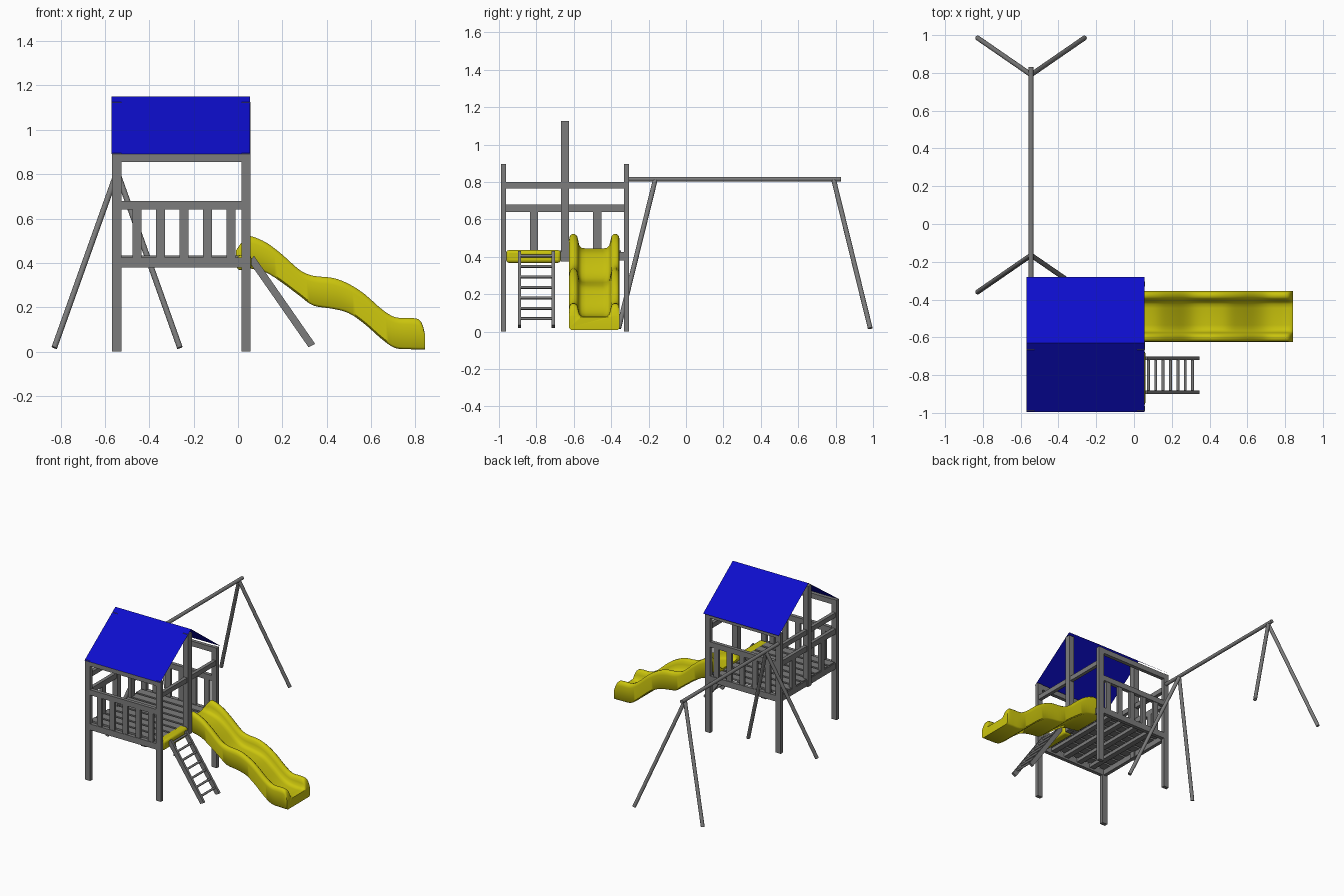
import bpy, bmesh, math
from mathutils import Vector

cube = bpy.data.objects.get("Cube")
if cube:
    bpy.data.objects.remove(cube, do_unlink=True)


def material(name, colour):
    m = bpy.data.materials.new(name)
    m.use_nodes = True
    m.diffuse_color = colour
    m.node_tree.nodes["Principled BSDF"].inputs["Base Color"].default_value = colour
    return m


GREY = material("grey timber", (0.2, 0.2, 0.2, 1))
BLUE = material("blue canvas", (0.004, 0.004, 0.6, 1))
YELLOW = material("yellow plastic", (0.6, 0.56, 0.004, 1))


def mesh_object(name, verts, faces, mat):
    me = bpy.data.meshes.new(name)
    me.from_pydata(verts, [], faces)
    bm = bmesh.new()
    bm.from_mesh(me)
    bmesh.ops.recalc_face_normals(bm, faces=bm.faces)
    bm.to_mesh(me)
    bm.free()
    me.materials.append(mat)
    ob = bpy.data.objects.new(name, me)
    bpy.context.collection.objects.link(ob)
    return ob


def box(name, x, y, z, mat=GREY):
    """Box from (min, max) pairs on each axis."""
    verts = [(a, b, c) for a in x for b in y for c in z]
    faces = [(0, 1, 3, 2), (4, 6, 7, 5), (0, 4, 5, 1), (2, 3, 7, 6), (0, 2, 6, 4), (1, 5, 7, 3)]
    return mesh_object(name, verts, faces, mat)


def smooth(ob, angle=40):
    bpy.ops.object.select_all(action='DESELECT')
    ob.select_set(True)
    bpy.context.view_layer.objects.active = ob
    bpy.ops.object.shade_smooth_by_angle(angle=math.radians(angle))


def pole(name, a, b, radius, sides=16):
    a, b = Vector(a), Vector(b)
    bpy.ops.mesh.primitive_cylinder_add(vertices=sides, radius=radius, depth=(b - a).length,
                                        location=(a + b) / 2)
    ob = bpy.context.object
    ob.name = name
    ob.rotation_euler = (b - a).to_track_quat('Z', 'Y').to_euler()
    ob.data.materials.append(GREY)
    smooth(ob)
    return ob


# Tower extents: post slots on each axis
SIDES = {"right": (-0.568, -0.526), "left": (0.015, 0.057)}
ENDS = {"front": (-0.99, -0.963), "back": (-0.332, -0.305)}
INNER_X, INNER_Y = (-0.526, 0.015), (-0.963, -0.332)
MID_Y = (-0.668, -0.626)
LOW, RAIL, TOP = (0.38, 0.425), (0.64, 0.68), (0.855, 0.893)

# Corner posts and ridge posts
for side, x in SIDES.items():
    for end, y in ENDS.items():
        box(f"{end}_{side}_post", x, y, (0, 0.895))
    box(f"{side}_ridge_post", x, MID_Y, (0.375, 1.125))

# Front and back railings with slats
for end, y in ENDS.items():
    for part, z in (("floor_beam", LOW), ("handrail", RAIL), ("eaves_beam", TOP)):
        box(f"{end}_{part}", INNER_X, y, z)
    for i in range(5):
        x = -0.455 + i * 0.106
        box(f"{end}_slat_{i}", (x - 0.02, x + 0.02), (y[0] + 0.004, y[1] - 0.004), (0.42, 0.645))

# Side beams
for side, x in SIDES.items():
    inset = (x[0] + 0.008, x[1] - 0.008)
    box(f"{side}_floor_beam", inset, INNER_Y, LOW)
    box(f"{side}_upper_beam", inset, INNER_Y, (0.765, 0.8))

# Railing on the closed side
closed = (-0.56, -0.534)
box("right_handrail", closed, INNER_Y, RAIL)
for i, y in enumerate((-0.813, -0.474)):
    box(f"right_slat_{i}", closed, (y - 0.022, y + 0.022), (0.42, 0.645))

# Deck planks over joists
for i in range(8):
    y = -0.955 + i * 0.078
    box(f"deck_plank_{i}", (-0.555, 0.04), (y, y + 0.062), (0.42, 0.433))
for i in range(4):
    x = -0.43 + i * 0.115
    box(f"deck_joist_{i}", (x - 0.02, x + 0.02), INNER_Y, (0.395, 0.42))

# Two-slope canvas roof
X0, X1 = -0.57, 0.055
mesh_object("roof", [(X0, -0.995, 0.89), (X1, -0.995, 0.89), (X1, -0.63, 1.15), (X0, -0.63, 1.15),
                     (X1, -0.28, 0.89), (X0, -0.28, 0.89)], [(0, 1, 2, 3), (3, 2, 4, 5)], BLUE)

# Padded step at the head of the ladder
pad = box("ladder_step_pad", (-0.005, 0.06), (-0.962, -0.67), (0.368, 0.436), YELLOW)
bev = pad.modifiers.new("Rounding", 'BEVEL')
bev.width, bev.segments = 0.015, 3
smooth(pad)

# Ladder
for i, y in enumerate((-0.89, -0.71)):
    verts = [(x, y + s, z) for s in (-0.009, 0.009)
             for x, z in ((0.05, 0.405), (0.318, 0.02), (0.348, 0.035), (0.072, 0.432))]
    mesh_object(f"ladder_rail_{i}", verts, [(0, 1, 2, 3), (4, 7, 6, 5)] +
                [(j, (j + 1) % 4, (j + 1) % 4 + 4, j + 4) for j in range(4)], GREY)
for i in range(7):
    x, z = 0.076 + i * 0.039, 0.405 - i * 0.056
    pole(f"ladder_rung_{i}", (x, -0.89, z), (x, -0.71, z), 0.008, 10)

# Wavy slide: stations of x, rail top, bed and underside
stations = [
    (-0.01, 0.455, 0.445, 0.38), (0.03, 0.51, 0.445, 0.378), (0.06, 0.52, 0.442, 0.374),
    (0.13, 0.49, 0.42, 0.355), (0.2, 0.437, 0.37, 0.31), (0.28, 0.367, 0.3, 0.25),
    (0.34, 0.342, 0.27, 0.208), (0.43, 0.332, 0.255, 0.193), (0.5, 0.305, 0.235, 0.173),
    (0.57, 0.26, 0.185, 0.125), (0.65, 0.19, 0.12, 0.055), (0.71, 0.155, 0.09, 0.016),
    (0.78, 0.152, 0.08, 0.011), (0.815, 0.145, 0.08, 0.01), (0.832, 0.12, 0.079, 0.01),
    (0.842, 0.081, 0.077, 0.01)]


def spline(points, steps=4):
    """Catmull-Rom curve through the points."""
    out, pts = [], [Vector(p) for p in points]
    for i in range(len(pts) - 1):
        a, b, c, d = pts[max(i - 1, 0)], pts[i], pts[i + 1], pts[min(i + 2, len(pts) - 1)]
        for k in range(steps):
            t = k / steps
            out.append(0.5 * (2 * b + (c - a) * t + (2 * a - 5 * b + 4 * c - d) * t * t
                              + (3 * b - a - 3 * c + d) * t ** 3))
    return out + [pts[-1]]


def slide_section(x, rail, bed, base):
    h = rail - bed
    half = [(0.125, base), (0.135, base + 0.01), (0.135, bed + h * 0.6), (0.131, bed + h * 0.87),
            (0.12, rail), (0.104, rail), (0.092, bed + h * 0.87), (0.086, bed + h * 0.55),
            (0.08, bed + h * 0.2), (0.066, bed + h * 0.03), (0.045, bed)]
    ring = half + [(-y, z) for y, z in reversed(half)]
    return [(x, y - 0.49, z) for y, z in ring]


rings = [slide_section(*s) for s in spline(stations)]
n, last = len(rings[0]), len(rings) - 1
faces = [(r * n + j, r * n + (j + 1) % n, (r + 1) * n + (j + 1) % n, (r + 1) * n + j)
         for r in range(last) for j in range(n)]
faces += [tuple(range(n)), tuple(last * n + j for j in range(n))]
smooth(mesh_object("slide", [v for ring in rings for v in ring], faces, YELLOW), 50)

# Swing beam and splayed legs
SWING_X = -0.545
pole("swing_beam", (SWING_X, -0.315, 0.815), (SWING_X, 0.83, 0.815), 0.013)
for end, y_top, y_foot in (("near", -0.165, -0.36), ("far", 0.79, 0.985)):
    for side, s in (("left", 1), ("right", -1)):
        pole(f"swing_{end}_{side}_leg", (SWING_X, y_top, 0.81),
             (SWING_X + s * 0.283, y_foot, 0.018), 0.013)
